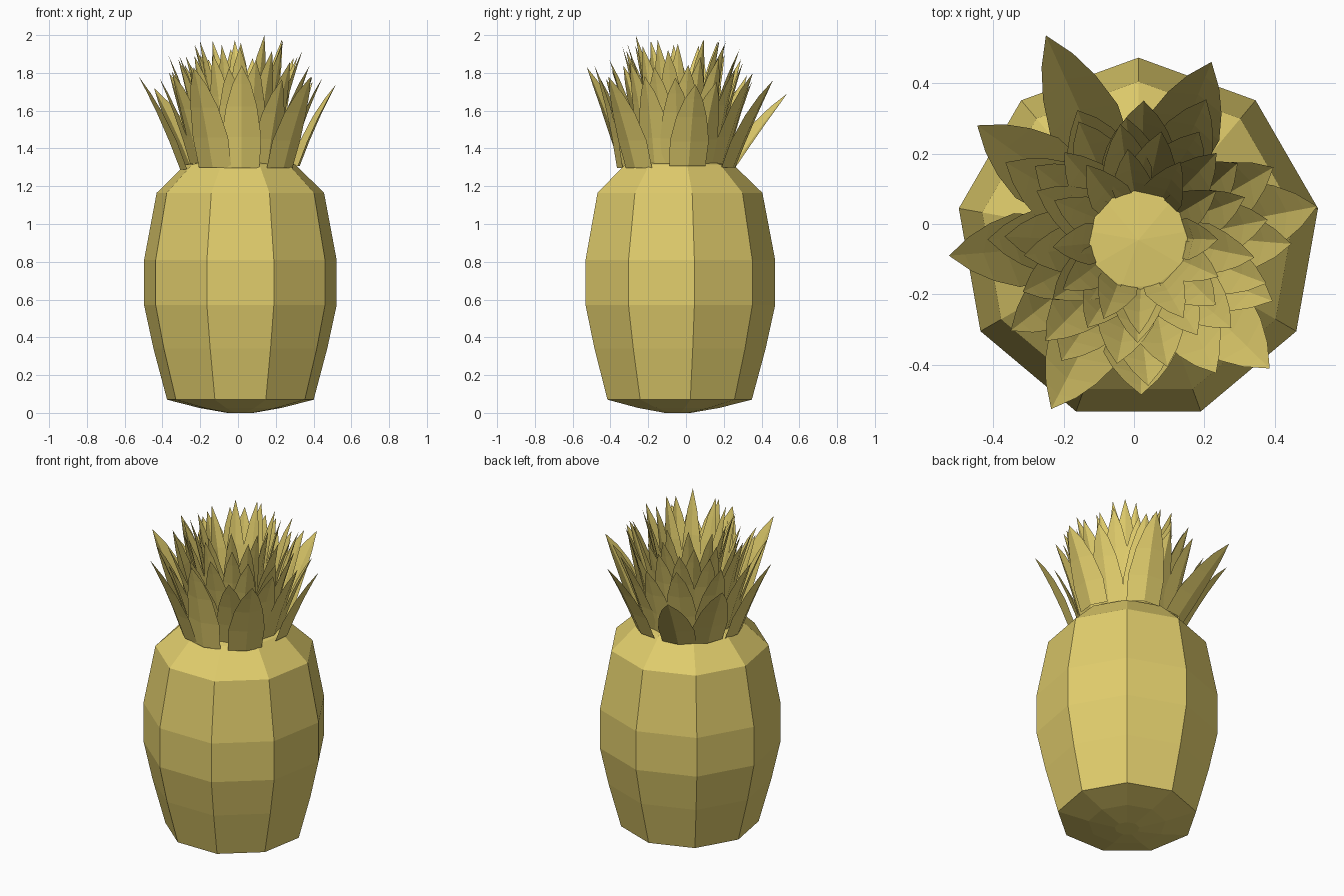
import bpy, math, random
from mathutils import Vector

if "Cube" in bpy.data.objects:
    bpy.data.objects.remove(bpy.data.objects["Cube"])

random.seed(11)
CX, CY = 0.0125, -0.0455
mat = bpy.data.materials.new("fruit_yellow")
mat.diffuse_color = (0.75, 0.61, 0.15, 1)
mat.use_nodes = True
mat.node_tree.nodes["Principled BSDF"].inputs["Base Color"].default_value = mat.diffuse_color


def add_mesh(name, verts, faces):
    mesh = bpy.data.meshes.new(name)
    mesh.from_pydata(verts, [], faces)
    mesh.materials.append(mat)
    obj = bpy.data.objects.new(name, mesh)
    bpy.context.collection.objects.link(obj)
    return obj


# nine-sided fruit body, lathed from (radius, height) profile
SIDES = 9
profile = [(0.07, 0.0), (0.22, 0.026), (0.394, 0.07), (0.467, 0.34), (0.5175, 0.57),
           (0.5175, 0.81), (0.45, 1.165), (0.295, 1.315), (0.14, 1.352)]
verts, faces = [], []
for r, z in profile:
    for k in range(SIDES):
        a = math.pi / 2 + 2 * math.pi * k / SIDES
        verts.append((CX + r * math.cos(a), CY + r * math.sin(a), z))
for i in range(len(profile) - 1):
    for k in range(SIDES):
        n = (k + 1) % SIDES
        faces.append((i * SIDES + k, i * SIDES + n, (i + 1) * SIDES + n, (i + 1) * SIDES + k))
verts.append((CX, CY, 1.365))
top = (len(profile) - 1) * SIDES
faces += [(top + k, top + (k + 1) % SIDES, len(verts) - 1) for k in range(SIDES)]
faces.append(tuple(reversed(range(SIDES))))
add_mesh("fruit_body", verts, faces)


# creased pointed leaf: rows of left edge, midrib, right edge, then a tip
def leaf(verts, faces, ang, base_r, base_z, tip, width):
    out = Vector((math.cos(ang), math.sin(ang), 0))
    side = Vector((-out.y, out.x, 0))
    base = Vector((CX, CY, base_z)) + out * base_r
    tip = Vector(tip)
    s = len(verts)
    rows = [(0.0, 0.92), (0.3, 1.0), (0.6, 0.78), (0.82, 0.46)]
    for t, w in rows:
        mid = base.lerp(tip, t) - out * 0.02 * math.sin(math.pi * t) * (tip - base).length
        half = width * w / 2
        fold = out * half * 0.3
        verts += [mid - side * half - fold, mid.copy(), mid + side * half - fold]
    verts.append(tip)
    for i in range(len(rows) - 1):
        b = s + 3 * i
        faces += [(b, b + 1, b + 4, b + 3), (b + 1, b + 2, b + 5, b + 4)]
    b, e = s + 3 * (len(rows) - 1), len(verts) - 1
    faces += [(b, b + 1, e), (b + 1, b + 2, e)]


# outer leaves with measured tips
verts, faces = [], []
for tip in [(-0.25, 0.535, 1.69), (0.22, 0.46, 1.76), (0.52, 0.05, 1.74), (0.385, -0.41, 1.78),
            (0.02, -0.485, 1.84), (-0.235, -0.525, 1.83), (-0.525, -0.09, 1.78),
            (-0.445, 0.28, 1.72)]:
    ang = math.atan2(tip[1] - CY, tip[0] - CX)
    leaf(verts, faces, ang, 0.32, 1.295 + random.uniform(-0.01, 0.015), tip, 0.21)
add_mesh("outer_leaves", verts, faces)

# inner leaf rings: count, base radius, base height, tip radius, tip height, width
rings = [("lower_leaves", 12, 0.265, 1.315, 0.42, 1.79, 0.18),
         ("middle_leaves", 13, 0.225, 1.33, 0.365, 1.86, 0.165),
         ("upper_leaves", 13, 0.18, 1.34, 0.31, 1.91, 0.145),
         ("crown_leaves", 12, 0.14, 1.35, 0.25, 1.94, 0.12)]
for j, (name, n, br, bz, tr, tz, w) in enumerate(rings):
    verts, faces = [], []
    for k in range(n):
        ang = 2 * math.pi * (k + 0.37 * j) / n + random.uniform(-0.06, 0.06)
        r = tr + random.uniform(-0.025, 0.025)
        ta = ang + random.uniform(-0.05, 0.05)
        z = tz + random.uniform(-0.04, 0.04)
        if name == "crown_leaves" and k == 9:
            z = 2.0
        leaf(verts, faces, ang, br, bz,
             (CX + r * math.cos(ta), CY + r * math.sin(ta), z), w)
    add_mesh(name, verts, faces)
